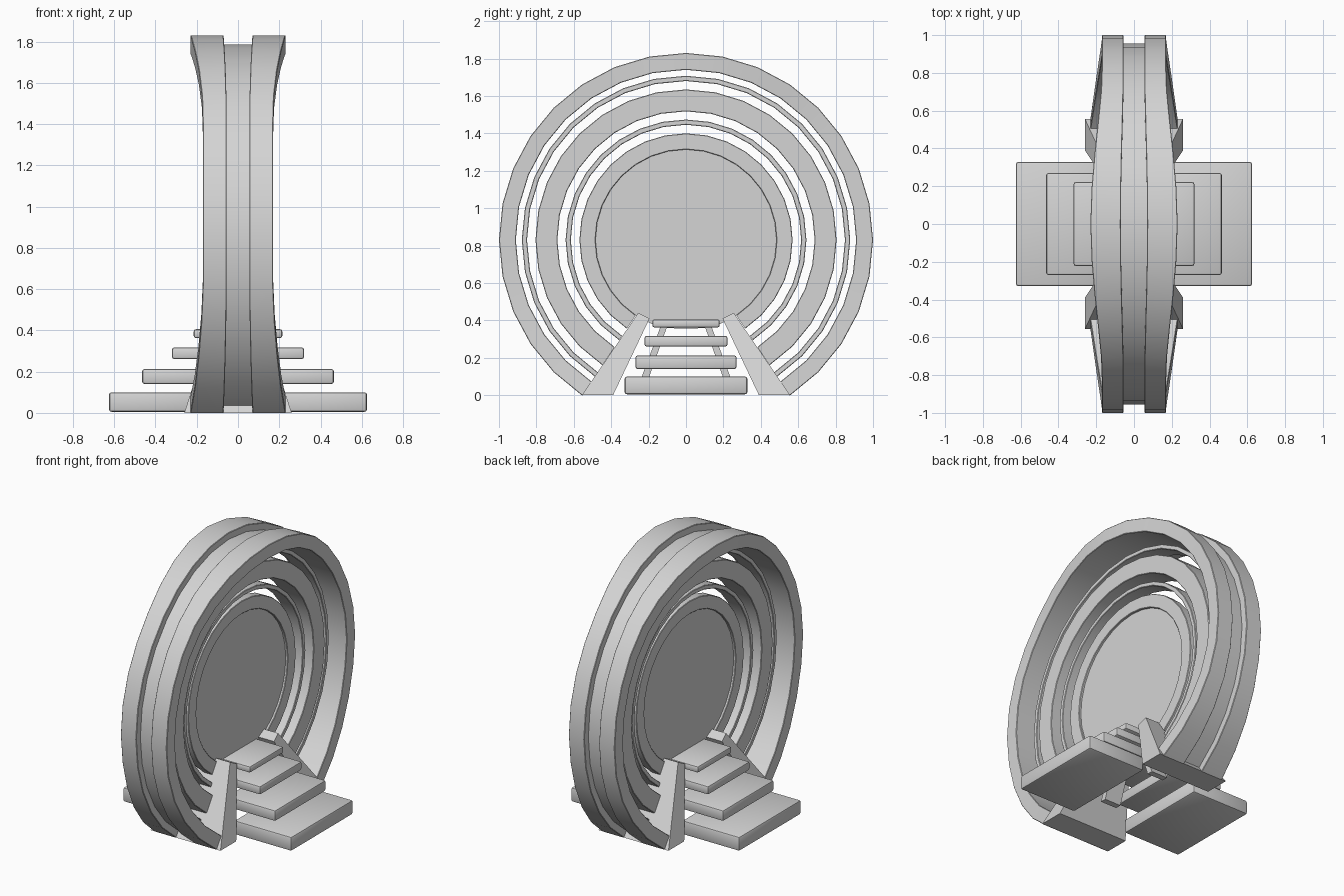
import bpy, bmesh, math

old = bpy.data.objects.get("Cube")
if old:
    bpy.data.objects.remove(old, do_unlink=True)

GREY = (0.66, 0.66, 0.66, 1)
mat = bpy.data.materials.new("pale_grey")
mat.use_nodes = True
mat.diffuse_color = GREY
mat.node_tree.nodes["Principled BSDF"].inputs["Base Color"].default_value = GREY

CENTRE = 0.83          # height of the ring axis
STEP = 360 / 32        # angle of one ring segment
HALF = 13              # segments from the crown to each foot
CHAMFER = 0.003


def finish(name, bm, bevel=0):
    """Turn a bmesh into a shaded object, optionally with softened edges."""
    bmesh.ops.recalc_face_normals(bm, faces=bm.faces)
    if bevel:
        bmesh.ops.bevel(bm, geom=bm.edges[:], offset=bevel, segments=2,
                        profile=0.5, affect='EDGES')
    mesh = bpy.data.meshes.new(name)
    bm.to_mesh(mesh)
    bm.free()
    mesh.materials.append(mat)
    obj = bpy.data.objects.new(name, mesh)
    bpy.context.collection.objects.link(obj)
    bpy.ops.object.select_all(action='DESELECT')
    obj.select_set(True)
    bpy.context.view_layer.objects.active = obj
    bpy.ops.object.shade_smooth_by_angle(angle=math.radians(25))


def flare(angle):
    """0 at the sides of the ring, rising to 1 at the crown and the feet."""
    if angle > 0:
        s = max((angle / 90 - 0.4) / 0.6, 0)
        return s * s * (3 - 2 * s)
    return max((angle / (90 - HALF * STEP) - 0.2) / 0.8, 0) ** 1.5


def arc_ring(name, r_in, r_out, x_in, x_out, spread_in=0, spread_out=0):
    """Open ring with a chamfered rectangular section that may flare in x."""
    bm = bmesh.new()
    loops = []
    c = CHAMFER
    for i in range(-HALF, HALF + 1):
        angle = 90 - abs(i) * STEP
        a = math.radians(angle)
        f = flare(angle)
        x0, x1 = x_in + spread_in * f, x_out + spread_out * f
        section = [(x0 + c, r_in), (x1 - c, r_in), (x1, r_in + c), (x1, r_out - c),
                   (x1 - c, r_out), (x0 + c, r_out), (x0, r_out - c), (x0, r_in + c)]
        side = 1 if i >= 0 else -1
        loops.append([bm.verts.new((x, side * r * math.cos(a), CENTRE + r * math.sin(a)))
                      for x, r in section])
    n = len(loops[0])
    for p, q in zip(loops, loops[1:]):
        for k in range(n):
            bm.faces.new((p[k], p[(k + 1) % n], q[(k + 1) % n], q[k]))
    bm.faces.new(loops[0])
    bm.faces.new(loops[-1])
    finish(name, bm)


def tapered_slab(name, profile, widths, side):
    """Side profile in (y, z) given a half width in x at each point."""
    bm = bmesh.new()
    left = [bm.verts.new((w, side * y, z)) for (y, z), w in zip(profile, widths)]
    right = [bm.verts.new((-w, side * y, z)) for (y, z), w in zip(profile, widths)]
    bm.faces.new(left)
    bm.faces.new(right)
    for k in range(len(left)):
        j = (k + 1) % len(left)
        bm.faces.new((left[k], left[j], right[j], right[k]))
    finish(name, bm)


def box(name, x0, x1, half_y, z0, z1):
    bm = bmesh.new()
    bmesh.ops.create_cube(bm, size=1)
    for v in bm.verts:
        v.co = (x0 if v.co.x < 0 else x1, math.copysign(half_y, v.co.y),
                z0 if v.co.z < 0 else z1)
    finish(name, bm, 0.012)


# Outer ring: recessed core with a flared rim on each face
arc_ring("outer_ring_core", 0.91, 0.955, -0.085, 0.085)
arc_ring("outer_rim_left", 0.91, 1.0, 0.055, 0.17, 0.015, 0.061)
arc_ring("outer_rim_right", 0.91, 1.0, -0.17, -0.055, -0.061, -0.015)

# Nested inner rings
for name, r_in, r_out, w in (("outer_thin_ring", 0.85, 0.878, 0.06),
                             ("middle_ring", 0.688, 0.805, 0.08),
                             ("inner_thin_ring", 0.616, 0.644, 0.05),
                             ("inner_ring", 0.484, 0.57, 0.03)):
    arc_ring(name, r_in, r_out, -w, w)

# Central disc
bm = bmesh.new()
bmesh.ops.create_cone(bm, cap_ends=True, segments=48, radius1=0.484, radius2=0.484, depth=0.03)
for v in bm.verts:
    v.co = (v.co.z, v.co.x, max(CENTRE + v.co.y, 0.358))
finish("central_disc", bm)

# Sloping feet that close the rings, and thin legs under the steps
for side, label in ((-1, "front"), (1, "back")):
    tapered_slab(label + "_foot", [(0.557, 0), (0.39, 0), (0.195, 0.41), (0.255, 0.44)],
                 [0.26, 0.26, 0.13, 0.12], side)
    tapered_slab(label + "_step_leg", [(0.24, 0.09), (0.2, 0.09), (0.1, 0.37), (0.135, 0.37)],
                 [0.06, 0.06, 0.06, 0.06], side)

# Stairs on both faces, meeting in one top step
for side, label in ((-1, "right"), (1, "left")):
    for name, inner, outer, y, z0, z1 in (("bottom", 0.2, 0.625, 0.328, 0.005, 0.1),
                                          ("second", 0.1, 0.465, 0.27, 0.14, 0.213),
                                          ("third", 0.03, 0.32, 0.222, 0.26, 0.318)):
        x0, x1 = sorted((side * inner, side * outer))
        box(f"{label}_{name}_step", x0, x1, y, z0, z1)
box("top_step", -0.215, 0.215, 0.18, 0.362, 0.406)
